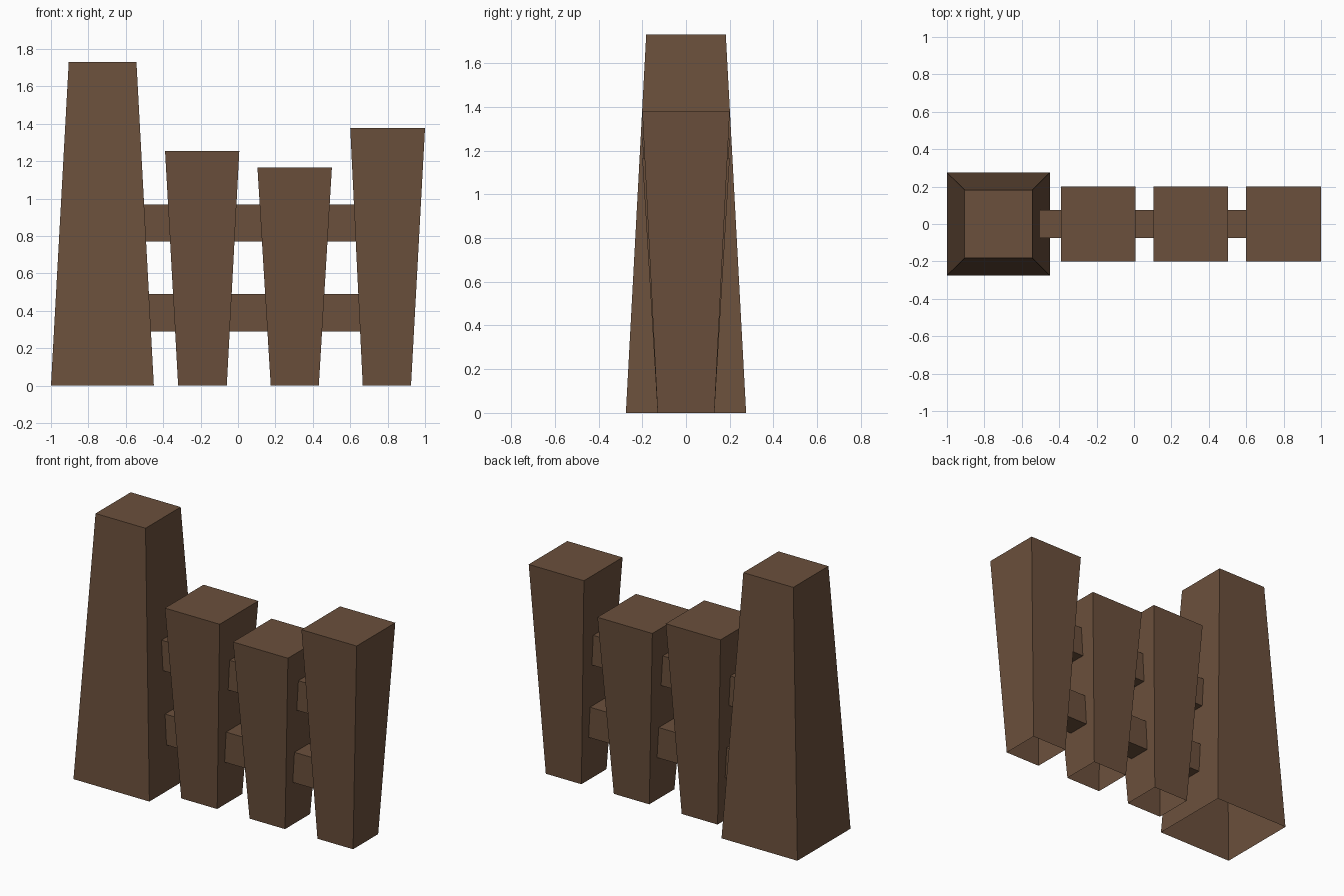
import bpy, bmesh

if "Cube" in bpy.data.objects:
    bpy.data.objects.remove(bpy.data.objects["Cube"])

brown = bpy.data.materials.new("brown wood")
brown.diffuse_color = (0.147, 0.080, 0.045, 1)
brown.use_nodes = True
brown.node_tree.nodes["Principled BSDF"].inputs["Base Color"].default_value = brown.diffuse_color


def make_object(name, bm):
    bmesh.ops.recalc_face_normals(bm, faces=bm.faces)
    mesh = bpy.data.meshes.new(name)
    bm.to_mesh(mesh)
    bm.free()
    mesh.materials.append(brown)
    bpy.context.collection.objects.link(bpy.data.objects.new(name, mesh))


def tube(name, ring_a, ring_b, cap_b=False):
    """Join two four-point rings with side faces, optionally closing the second."""
    bm = bmesh.new()
    a = [bm.verts.new(p) for p in ring_a]
    b = [bm.verts.new(p) for p in ring_b]
    for i in range(4):
        j = (i + 1) % 4
        bm.faces.new((a[i], a[j], b[j], b[i]))
    if cap_b:
        bm.faces.new(b)
    make_object(name, bm)


def rect(x0, x1, y, z):
    return [(x0, -y, z), (x1, -y, z), (x1, y, z), (x0, y, z)]


# name, base x range, base half depth, top x range, top half depth, height
posts = [
    ("tall_end_post", -1.0, -0.45, 0.275, -0.905, -0.543, 0.182, 1.73),
    ("fence_post_1", -0.32, -0.06, 0.13, -0.39, 0.007, 0.2, 1.255),
    ("fence_post_2", 0.175, 0.432, 0.13, 0.104, 0.502, 0.2, 1.165),
    ("fence_post_3", 0.667, 0.925, 0.13, 0.6, 1.0, 0.2, 1.378),
]

# Tapered posts, open underneath
for name, bx0, bx1, by, tx0, tx1, ty, h in posts:
    tube(name, rect(bx0, bx1, by, 0), rect(tx0, tx1, ty, h), cap_b=True)

# Short rails between neighbouring posts, ends cut to the post slopes
for level, z0, z1 in (("lower", 0.29, 0.49), ("upper", 0.77, 0.967)):
    for n, (p, q) in enumerate(zip(posts, posts[1:]), 1):
        def end(base, top, h):
            return [(base + (top - base) * z / h, y, z)
                    for y, z in ((-0.075, z0), (0.075, z0), (0.075, z1), (-0.075, z1))]
        tube(f"{level}_rail_{n}", end(p[2], p[5], p[7]), end(q[1], q[4], q[7]))
